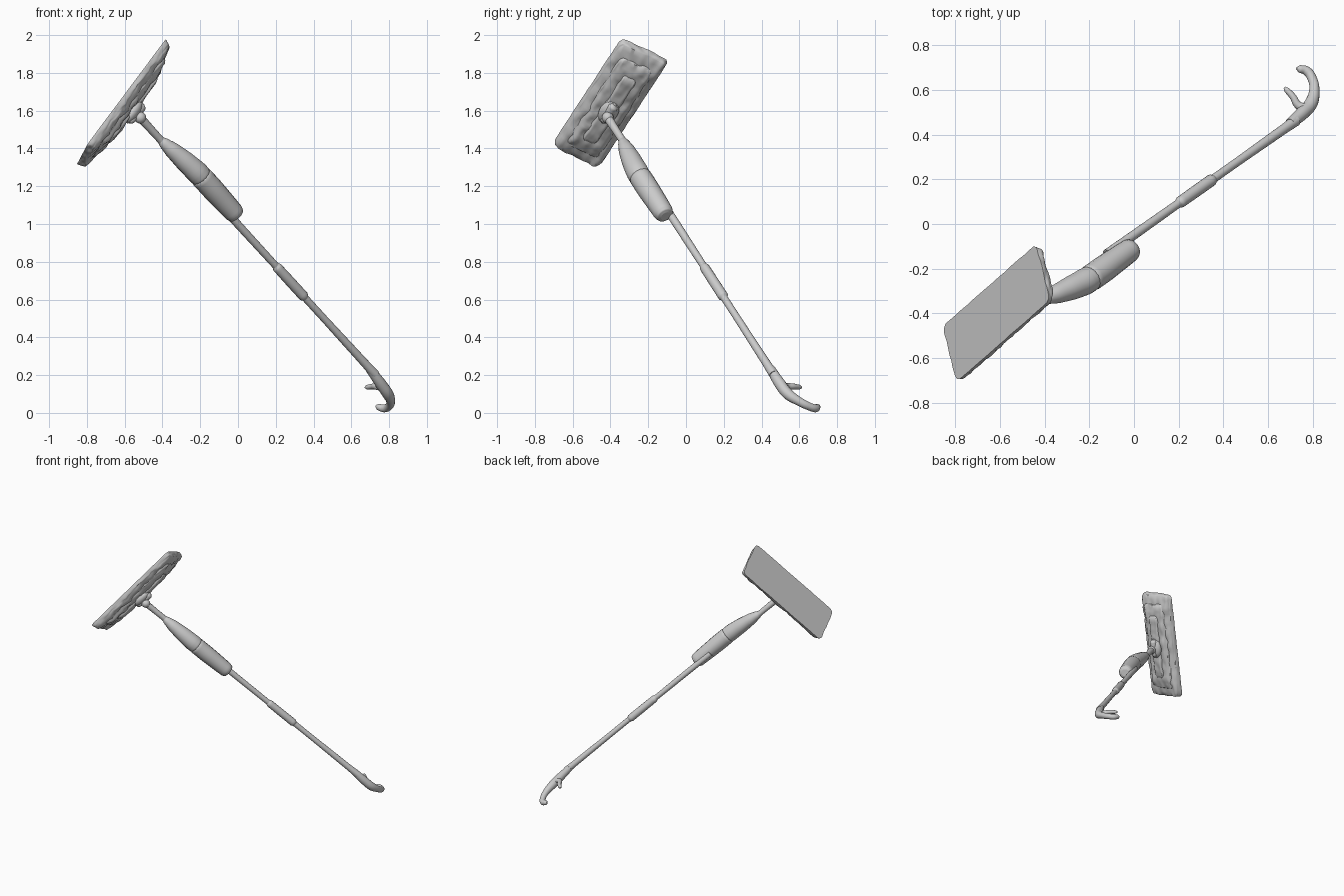
import bpy, bmesh
from mathutils import Vector, Matrix, noise

if "Cube" in bpy.data.objects:
    bpy.data.objects.remove(bpy.data.objects["Cube"])

# Main directions: handle axis, housing offset, pad axes
P0 = Vector((-0.03, -0.07, 1.03))
D = Vector((0.75, 0.53, -0.82)).normalized()
OFF = Vector((0.665, -0.735, 0.134))
OFF = (OFF - D * OFF.dot(D)).normalized()
L = Vector((0.53, 0.465, 0.71)).normalized()
N = L.cross(Vector((0.25, -0.85, 0.46))).normalized()
W = N.cross(L)
PAD = Matrix.Translation((-0.607, -0.40, 1.64)) @ Matrix((L, W, N)).transposed().to_4x4()


def on_axis(s, off=0.0):
    return P0 + D * s + OFF * off


def on_pad(u, v, h):
    return PAD @ Vector((u, v, h))


def tube(name, pts, radii, res=6):
    """Round tube with a varying radius through the given points."""
    cu = bpy.data.curves.new(name, 'CURVE')
    cu.dimensions = '3D'
    cu.resolution_u = res
    cu.bevel_depth = 1.0
    cu.bevel_resolution = 6
    cu.use_fill_caps = True
    sp = cu.splines.new('BEZIER')
    sp.bezier_points.add(len(pts) - 1)
    for b, p, r in zip(sp.bezier_points, pts, radii):
        b.co, b.radius = p, r
        b.handle_left_type = b.handle_right_type = 'AUTO'
    tmp = bpy.data.objects.new(name + "_curve", cu)
    bpy.context.collection.objects.link(tmp)
    dg = bpy.context.evaluated_depsgraph_get()
    me = bpy.data.meshes.new_from_object(tmp.evaluated_get(dg))
    bpy.data.objects.remove(tmp)
    return finish(name, me)


def finish(name, me):
    me.name = name
    ob = bpy.data.objects.new(name, me)
    bpy.context.collection.objects.link(ob)
    for o in bpy.context.selected_objects:
        o.select_set(False)
    ob.select_set(True)
    bpy.context.view_layer.objects.active = ob
    bpy.ops.object.shade_smooth_by_angle(angle=0.9)
    return ob


def slab(name, hu, hv, z0, z1, corner, taper, bump):
    """Rounded rectangular slab on the pad frame, flat below and lumpy above."""
    bm = bmesh.new()
    bmesh.ops.create_cube(bm, size=2)
    bmesh.ops.subdivide_edges(bm, edges=bm.edges[:], cuts=28, use_grid_fill=True)
    for v in bm.verts:
        t = (v.co.z + 1) / 2
        p = Vector((v.co.x * hu, v.co.y * hv))
        q = Vector((max(-hu + corner, min(hu - corner, p.x)),
                    max(-hv + corner, min(hv - corner, p.y))))
        d = p - q
        if d.length > 1e-6:
            d *= max(abs(d.x), abs(d.y)) / d.length
        edge = max(abs(v.co.x), abs(v.co.y))
        p = q + d
        shrink = taper * t * t
        p.x *= 1 - shrink / hu
        p.y *= 1 - shrink / hv
        n = noise.noise(Vector((p.x * 22, p.y * 22, t * 2 + z0 * 50)))
        if edge > 0.99:
            p *= 1 + bump * n * 1.2
        z = z0 + (z1 - z0) * t + bump * n * t
        z -= t * (z1 - z0) * 0.35 * edge ** 10
        v.co = Vector((p.x, p.y, z))
    bmesh.ops.transform(bm, matrix=PAD, verts=bm.verts[:])
    me = bpy.data.meshes.new(name)
    bm.to_mesh(me)
    bm.free()
    return finish(name, me)


def ball(name, matrix, scale):
    bm = bmesh.new()
    bmesh.ops.create_uvsphere(bm, u_segments=24, v_segments=14, radius=1,
                              matrix=matrix @ Matrix.Diagonal((*scale, 1)))
    me = bpy.data.meshes.new(name)
    bm.to_mesh(me)
    bm.free()
    return finish(name, me)


# Cleaning head: cloth pad, base plate and raised centre rib
slab("cloth_pad", 0.395, 0.142, -0.012, 0.042, 0.035, 0.012, 0.012)
slab("base_plate", 0.33, 0.105, 0.02, 0.062, 0.03, 0.015, 0.010)
slab("centre_rib", 0.25, 0.05, 0.04, 0.076, 0.03, 0.012, 0.006)

# Swivel joint between head and handle
ball("joint_dome", PAD @ Matrix.Translation((-0.01, 0, 0.07)), (0.075, 0.05, 0.035))
tube("joint_barrel", [on_pad(u, 0, 0.088) for u in (-0.075, -0.06, 0, 0.045, 0.06)],
     [0.008, 0.02, 0.027, 0.026, 0.01])
ball("joint_knuckle", Matrix.Translation(on_axis(-0.80)), (0.031, 0.031, 0.031))
tube("neck", [on_axis(s) for s in (-0.81, -0.72, -0.64, -0.52)], [0.024, 0.021, 0.020, 0.026])

# Two-part housing hanging off one side of the shaft
upper = [(-0.625, 0.0, 0.018), (-0.60, 0.004, 0.029), (-0.54, 0.016, 0.043),
         (-0.45, 0.032, 0.054), (-0.36, 0.045, 0.060), (-0.328, 0.047, 0.059),
         (-0.320, 0.047, 0.055)]
lower = [(-0.326, 0.047, 0.055), (-0.318, 0.047, 0.060), (-0.22, 0.047, 0.060),
         (-0.10, 0.046, 0.056), (-0.035, 0.046, 0.053), (-0.015, 0.046, 0.045),
         (-0.008, 0.046, 0.028)]
for name, rows in (("upper_housing", upper), ("lower_housing", lower)):
    tube(name, [on_axis(s, o) for s, o, r in rows], [r for s, o, r in rows], 4)

# Shaft with middle sleeve
tube("shaft", [on_axis(s) for s in (-0.15, 0.0, 0.4, 0.8, 1.15, 1.24)],
     [0.022, 0.021, 0.019, 0.019, 0.022, 0.025])
tube("middle_sleeve", [on_axis(s) for s in (0.375, 0.39, 0.50, 0.62, 0.635)],
     [0.019, 0.026, 0.027, 0.027, 0.019])

# Curved hook handle and its small prong
hook = [(0.70, 0.45, 0.23, .024), (0.755, 0.497, 0.155, .030), (0.793, 0.54, 0.10, .030),
        (0.808, 0.60, 0.06, .023), (0.799, 0.65, 0.035, .021), (0.773, 0.686, 0.024, .021),
        (0.742, 0.695, 0.032, .017), (0.729, 0.697, 0.037, .006)]
prong = [(0.775, 0.515, 0.135, .024), (0.735, 0.533, 0.14, .018), (0.712, 0.57, 0.14, .015),
         (0.685, 0.60, 0.136, .013), (0.674, 0.612, 0.135, .005)]
for name, rows in (("hook_handle", hook), ("hook_prong", prong)):
    tube(name, [r[:3] for r in rows], [r[3] for r in rows])
